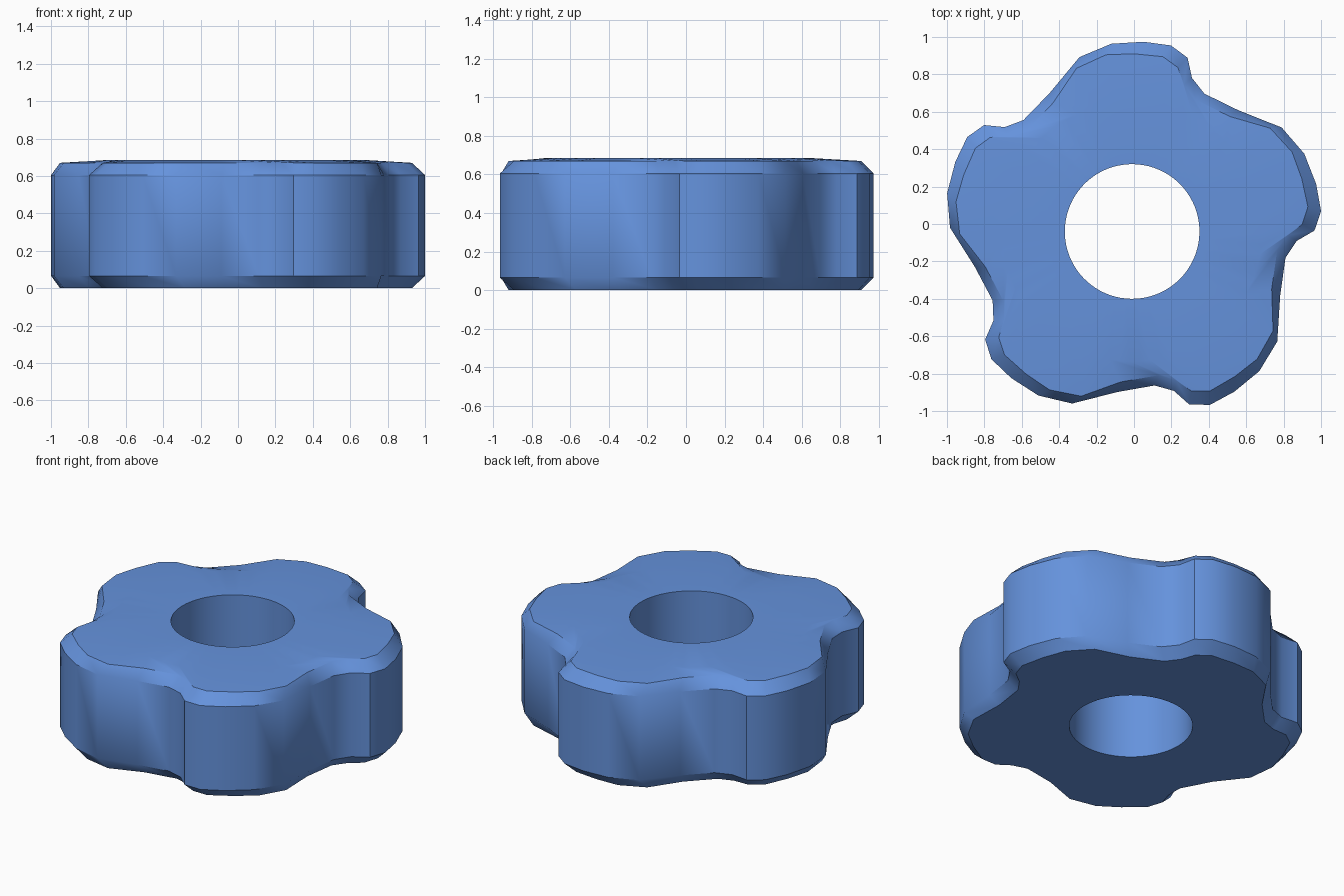
import bpy, bmesh
from math import radians, sin, cos

if "Cube" in bpy.data.objects:
    bpy.data.objects.remove(bpy.data.objects["Cube"])

CX, CY = -0.01, -0.04      # hole centre
LOBES = 5

# One lobe as (radius, degrees): full wall outline and its chamfered rim
WALL = [(.974, 34.8), (1.010, 24.3), (1.016, 14.5), (1.016, 6.2), (.975, .3),
        (.881, -3.3), (.832, -9.7), (.862, -23.3)]
RIM = [(.922, 36.8), (.955, 26.4), (.950, 17.4), (.949, 8.0), (.910, 2.4),
       (.833, -1.4), (.782, -7.5), (.807, -22.4)]
SUB = 2                    # extra points on the circles per outline point
N = len(WALL) * LOBES


def lobed(lobe, z):
    """Repeat one lobe clockwise around the hole."""
    return [(CX + r * cos(radians(a - 72 * k)), CY + r * sin(radians(a - 72 * k)), z)
            for k in range(LOBES) for r, a in lobe]


def circle(radius, z):
    n = N * SUB
    return [(CX + radius * cos(radians(35 - 360 * i / n)),
             CY + radius * sin(radians(35 - 360 * i / n)), z) for i in range(n)]


def loft(bm, a, b):
    """Join two closed rings; ring sizes may differ by a whole factor."""
    n = max(len(a), len(b))
    for i in range(n):
        j = (i + 1) % n
        quad = [a[i * len(a) // n], a[j * len(a) // n],
                b[j * len(b) // n], b[i * len(b) // n]]
        bm.faces.new(list(dict.fromkeys(quad)))


# Lobed knob: closed loft from hole bottom, around the wall, back to hole top
bm = bmesh.new()
rings = [circle(.36, 0), lobed(RIM, 0), lobed(WALL, .065), lobed(WALL, .605),
         lobed(RIM, .67), circle(.695, .685), circle(.36, .685)]
rings = [[bm.verts.new(p) for p in ring] for ring in rings]
for i, ring in enumerate(rings):
    loft(bm, ring, rings[(i + 1) % len(rings)])
bmesh.ops.recalc_face_normals(bm, faces=bm.faces)

mesh = bpy.data.meshes.new("lobed_knob")
bm.to_mesh(mesh)
bm.free()
knob = bpy.data.objects.new("lobed_knob", mesh)
bpy.context.collection.objects.link(knob)

mat = bpy.data.materials.new("blue")
mat.diffuse_color = (.13, .29, .72, 1)
mat.use_nodes = True
mat.node_tree.nodes["Principled BSDF"].inputs["Base Color"].default_value = mat.diffuse_color
mesh.materials.append(mat)

bpy.context.view_layer.objects.active = knob
knob.select_set(True)
bpy.ops.object.shade_smooth_by_angle(angle=radians(35))
